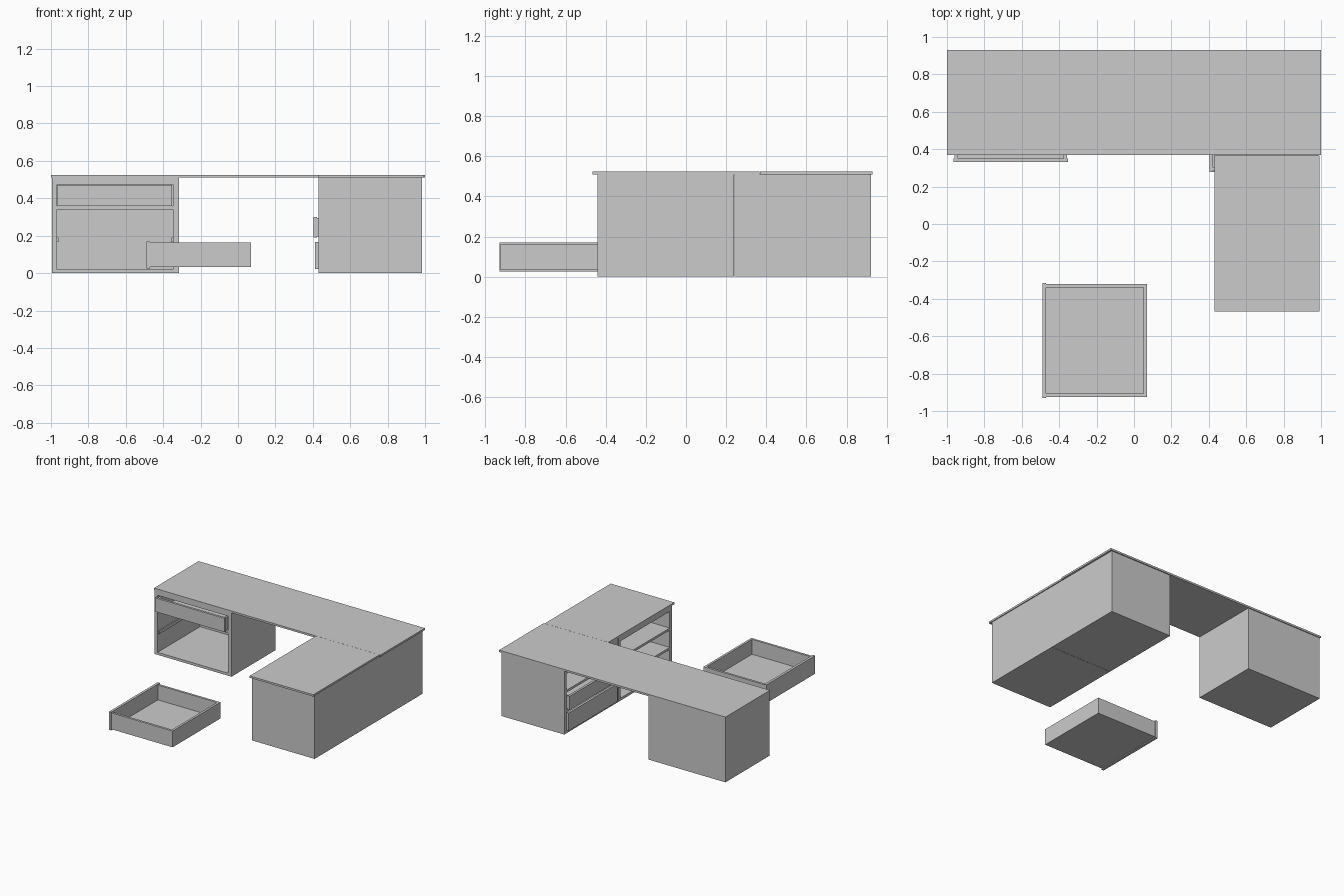
import bpy, math
from mathutils import Matrix

if "Cube" in bpy.data.objects:
    bpy.data.objects.remove(bpy.data.objects["Cube"])


def boxes(name, parts, place=Matrix.Identity(4)):
    """One object made of boxes (x0, x1, y0, y1, z0, z1), moved by a placement."""
    verts, faces = [], []
    for x0, x1, y0, y1, z0, z1 in parts:
        b = len(verts)
        verts += [place @ Matrix.Translation((x, y, z)).to_translation()
                  for z in (z0, z1) for x, y in ((x0, y0), (x1, y0), (x1, y1), (x0, y1))]
        faces += [[b + i for i in f] for f in (
            (3, 2, 1, 0), (4, 5, 6, 7), (0, 1, 5, 4), (1, 2, 6, 5), (2, 3, 7, 6), (3, 0, 4, 7))]
    mesh = bpy.data.meshes.new(name)
    mesh.from_pydata(verts, [], faces)
    obj = bpy.data.objects.new(name, mesh)
    bpy.context.collection.objects.link(obj)
    return obj


# Cabinets in local space: front plane at y = 0, depth towards +y, centred on x
W, D, H = 0.68, 0.555, 0.51
L, R = -W / 2 + 0.027, W / 2 - 0.032


def cabinet(name, place, shelves, rails=()):
    parts = [
        (-W / 2, L, 0, D, 0, H), (R, W / 2, 0, D, 0, H),       # sides
        (L, R, 0, D, 0, 0.02), (L, R, 0, D, 0.475, H),         # bottom and top
        (L, R, D - 0.018, D, 0.02, 0.475),                     # back
    ]
    parts += [(L, R, 0, D - 0.018, z, z + 0.018) for z in shelves]
    boxes(name, parts, place)
    # runners on the inner side walls
    for i, z in enumerate(rails):
        boxes(f"{name}_runners_{i}", [(L, L + 0.008, 0.01, D - 0.02, z, z + 0.025),
                                      (R - 0.008, R, 0.01, D - 0.02, z, z + 0.025)], place)


def drawer(name, place, z0, z1, pull):
    a, b, f, t = L + 0.003, R - 0.005, -pull, 0.018
    back = f + D - 0.03
    zb, zt = z0 + 0.006, z1 - 0.006
    boxes(name, [
        (a, b, f, f + t, z0, z1),                              # front panel
        (a + 0.006, a + 0.024, f + t, back, zb, zt),
        (b - 0.024, b - 0.006, f + t, back, zb, zt),
        (a + 0.024, b - 0.024, back - t, back, zb, zt),
        (a + 0.024, b - 0.024, f + t, back - t, zb, zb + 0.01),
    ], place)


def facing_left(x, y):
    return Matrix.Translation((x, y, 0)) @ Matrix.Rotation(-math.pi / 2, 4, 'Z')


left = Matrix.Translation((-0.655, 0.373, 0))
corner = facing_left(0.43, 0.587)
front = facing_left(0.43, -0.095)

cabinet("left_cabinet", left, [0.34], [0.165])
cabinet("corner_cabinet", corner, [0.17, 0.325])
cabinet("return_cabinet", front, [0.17, 0.325])

# Drawers still in place, slightly pulled out
drawer("left_top_drawer", left, 0.36, 0.47, 0.036)
drawer("corner_middle_drawer", corner, 0.19, 0.30, 0.025)
drawer("corner_bottom_drawer", corner, 0.022, 0.165, 0.018)

# Loose drawer lying in front of the desk
boxes("loose_drawer", [
    (-0.49, -0.47, -0.925, -0.31, 0.025, 0.17),
    (-0.47, 0.07, -0.92, -0.902, 0.033, 0.163),
    (-0.47, 0.07, -0.335, -0.317, 0.033, 0.163),
    (0.052, 0.07, -0.902, -0.335, 0.033, 0.163),
    (-0.47, 0.052, -0.902, -0.335, 0.033, 0.044),
])

# Desk tops
boxes("main_desktop", [(-1, 1, 0.373, 0.935, H, 0.525)])
boxes("return_desktop", [(0.43, 0.992, -0.462, 0.372, H, 0.525)])

# Centre the model on the ground plane
pts = [v.co for o in bpy.context.collection.objects for v in o.data.vertices]
mid = (min(p.y for p in pts) + max(p.y for p in pts)) / 2
for o in bpy.context.collection.objects:
    o.location.y -= mid
